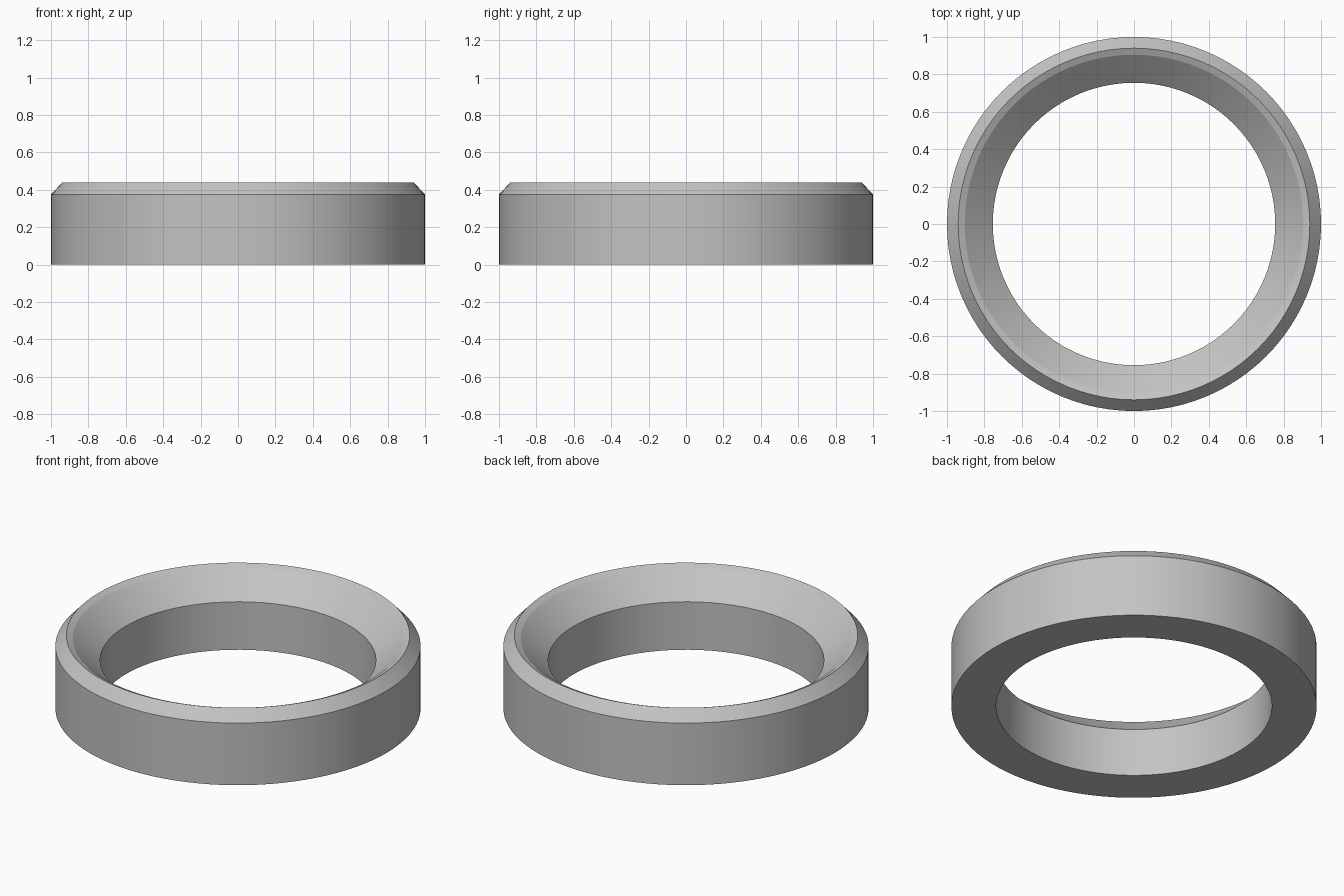
import bpy, bmesh, math

if "Cube" in bpy.data.objects:
    bpy.data.objects.remove(bpy.data.objects["Cube"])

SEGMENTS = 96

# Ring cross-section (radius, height): outer wall, chamfer, sloped lip, inner cone, bore
profile = [(1.0, 0.0), (1.0, 0.375), (0.94, 0.44), (0.905, 0.424), (0.755, 0.29), (0.755, 0.0)]

grey = bpy.data.materials.new("neutral grey")
grey.diffuse_color = (0.55, 0.55, 0.55, 1)
grey.use_nodes = True
grey.node_tree.nodes["Principled BSDF"].inputs["Base Color"].default_value = grey.diffuse_color

# Revolve the closed cross-section around z
bm = bmesh.new()
rings = []
for i in range(SEGMENTS):
    a = math.tau * i / SEGMENTS
    rings.append([bm.verts.new((r * math.cos(a), r * math.sin(a), z)) for r, z in profile])
n = len(profile)
for i in range(SEGMENTS):
    here, there = rings[i], rings[(i + 1) % SEGMENTS]
    for j in range(n):
        k = (j + 1) % n
        bm.faces.new((here[j], there[j], there[k], here[k]))
bmesh.ops.recalc_face_normals(bm, faces=bm.faces)

mesh = bpy.data.meshes.new("seat_ring")
bm.to_mesh(mesh)
bm.free()
mesh.materials.append(grey)
ring = bpy.data.objects.new("seat_ring", mesh)
bpy.context.collection.objects.link(ring)

# Smooth walls, crisp chamfer and bore edges
bpy.context.view_layer.objects.active = ring
ring.select_set(True)
bpy.ops.object.shade_smooth_by_angle(angle=math.radians(15))
